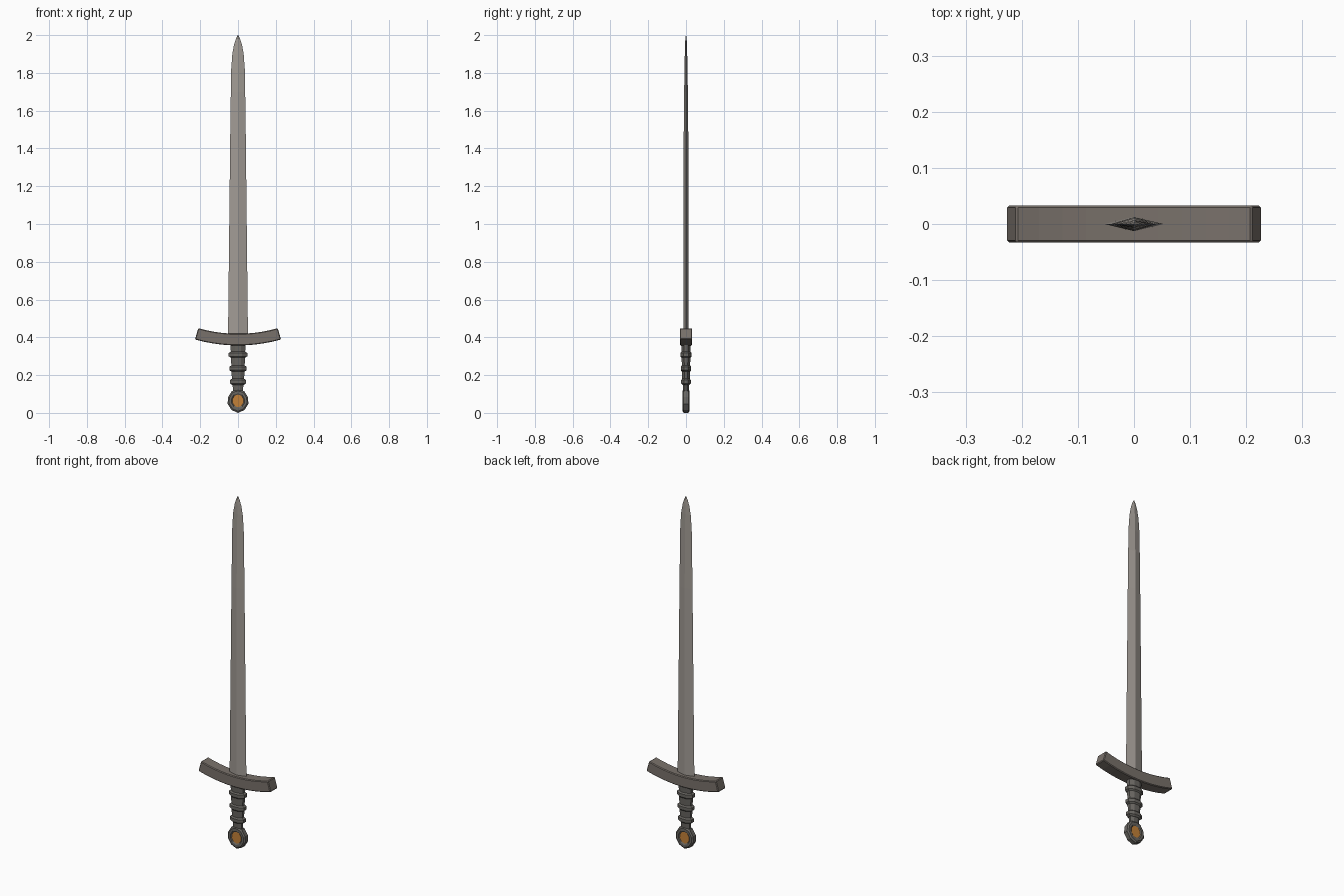
import bpy, bmesh, math

if "Cube" in bpy.data.objects:
    bpy.data.objects.remove(bpy.data.objects["Cube"])


def material(name, rgb):
    m = bpy.data.materials.new(name)
    m.diffuse_color = (*rgb, 1)
    m.use_nodes = True
    m.node_tree.nodes["Principled BSDF"].inputs["Base Color"].default_value = m.diffuse_color
    return m


STEEL = material("blade steel", (0.36, 0.33, 0.30))
GUARD = material("guard metal", (0.19, 0.165, 0.145))
GRIP = material("grip grey", (0.14, 0.132, 0.12))
GEM = material("amber inlay", (0.55, 0.22, 0.04))


def loft(name, rings, mats, cap_mat=0):
    """Skin equal-length rings of points and cap both ends."""
    bm = bmesh.new()
    loops = [[bm.verts.new(p) for p in ring] for ring in rings]
    n = len(loops[0])
    for a, b in zip(loops, loops[1:]):
        for i in range(n):
            j = (i + 1) % n
            bm.faces.new((a[i], a[j], b[j], b[i]))
    for loop in (loops[0], loops[-1]):
        bm.faces.new(loop).material_index = cap_mat
    bmesh.ops.recalc_face_normals(bm, faces=bm.faces)
    mesh = bpy.data.meshes.new(name)
    bm.to_mesh(mesh)
    bm.free()
    for m in mats:
        mesh.materials.append(m)
    obj = bpy.data.objects.new(name, mesh)
    bpy.context.collection.objects.link(obj)
    return obj


# Blade: diamond section (z, half width, half thickness)
blade = [(0.38, 0.053, 0.013), (1.48, 0.041, 0.012), (1.70, 0.038, 0.010),
         (1.82, 0.036, 0.0075), (1.90, 0.030, 0.0065), (1.95, 0.021, 0.005),
         (1.98, 0.011, 0.0035), (2.0, 0.001, 0.0005)]
loft("blade", [[(-w, 0, z), (0, -t, z), (w, 0, z), (0, t, z)] for z, w, t in blade], [STEEL])

# Crossguard: rectangular bar bent upward along an arc
R, MID, HALF, STEPS = 0.80, 0.388, 0.031, 10
sweep = math.asin(0.219 / R)
rings = []
for k in range(STEPS + 1):
    a = sweep * (2 * k / STEPS - 1)
    rings.append([((R - h) * math.sin(a), y, MID + R - (R - h) * math.cos(a))
                  for h, y in ((-HALF, -0.033), (-HALF, 0.033), (HALF, 0.033), (HALF, -0.033))])
guard = loft("crossguard", rings, [GUARD])
bev = guard.modifiers.new("edge bevel", 'BEVEL')
bev.width = 0.004
bev.segments = 1
bev.limit_method = 'ANGLE'

# Grip: octagonal section with three raised bands (z, half width, half depth)
grip = [(0.10, 0.027, 0.014), (0.148, 0.028, 0.016)]
for z, w in ((0.165, 0.032), (0.235, 0.035), (0.308, 0.038)):
    d = w * 0.62
    grip += [(z - 0.016, w, d), (z - 0.009, w + 0.011, d + 0.006),
             (z + 0.009, w + 0.011, d + 0.006), (z + 0.016, w, d)]
grip += [(0.37, 0.041, 0.026)]
c = math.cos(math.pi / 8)
octagon = [(math.cos((i + 0.5) * math.pi / 4) / c, math.sin((i + 0.5) * math.pi / 4) / c)
           for i in range(8)]
loft("grip", [[(w * x, d * y, z) for x, y in octagon] for z, w, d in grip], [GRIP])

# Pommel: flat disc, chamfered rim and recessed inlay on both faces
half = [(0.0, 0.0), (0.034, 0.015), (0.055, 0.048), (0.053, 0.083), (0.033, 0.115)]
outline = half + [(0.0, 0.125)] + [(-x, z) for x, z in reversed(half[1:])]
steps = [(0.014, 0.54), (0.018, 0.64), (0.018, 0.86), (0.012, 1.0)]
steps = [(-y, s) for y, s in steps] + steps[::-1]
loft("pommel", [[(x * s, y, 0.064 + (z - 0.064) * s) for x, z in outline] for y, s in steps],
     [GRIP, GEM], cap_mat=1)
